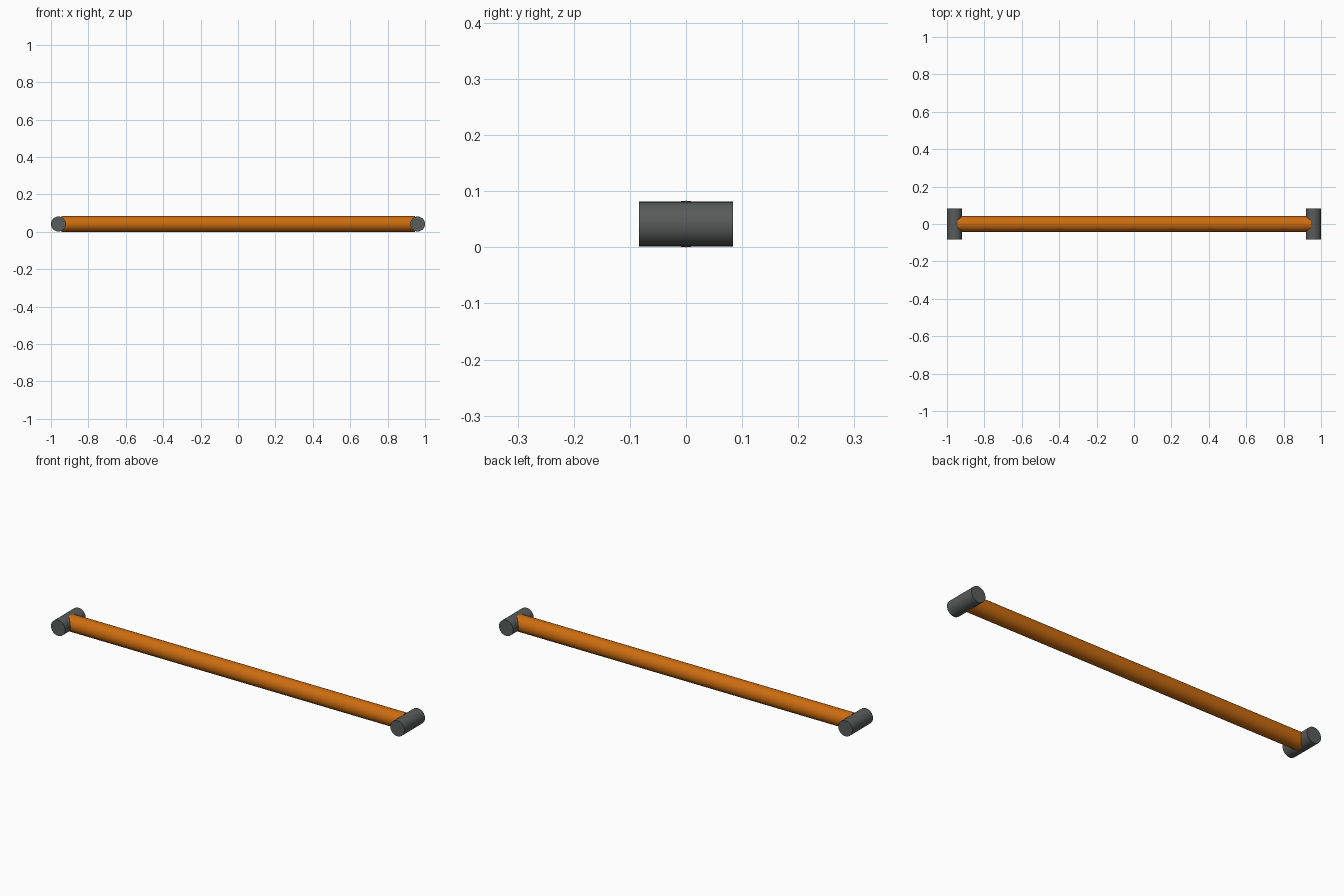
import bpy
from math import pi

if "Cube" in bpy.data.objects:
    bpy.data.objects.remove(bpy.data.objects["Cube"])


def material(name, color):
    mat = bpy.data.materials.new(name)
    mat.diffuse_color = (*color, 1)
    mat.use_nodes = True
    mat.node_tree.nodes["Principled BSDF"].inputs["Base Color"].default_value = mat.diffuse_color
    return mat


def rod(name, radius, length, location, rotation, mat):
    bpy.ops.mesh.primitive_cylinder_add(vertices=32, radius=radius, depth=length,
                                        location=location, rotation=rotation)
    obj = bpy.context.object
    obj.name = name
    obj.data.materials.append(mat)
    bpy.ops.object.shade_smooth_by_angle(angle=pi / 6)
    return obj


orange = material("orange", (0.6, 0.15, 0.005))
dark_grey = material("dark_grey", (0.1, 0.105, 0.105))

TUBE_R = 0.0415
END_R = 0.04

# Long orange tube, running into both end pieces
rod("main_tube", TUBE_R, 1.89, (0, 0, TUBE_R), (0, pi / 2, 0), orange)

# Crosswise cylinder at each end
for name, side in (("left_end_cylinder", -1), ("right_end_cylinder", 1)):
    rod(name, END_R, 0.167, (side * (1 - END_R), 0, TUBE_R), (pi / 2, 0, 0), dark_grey)
